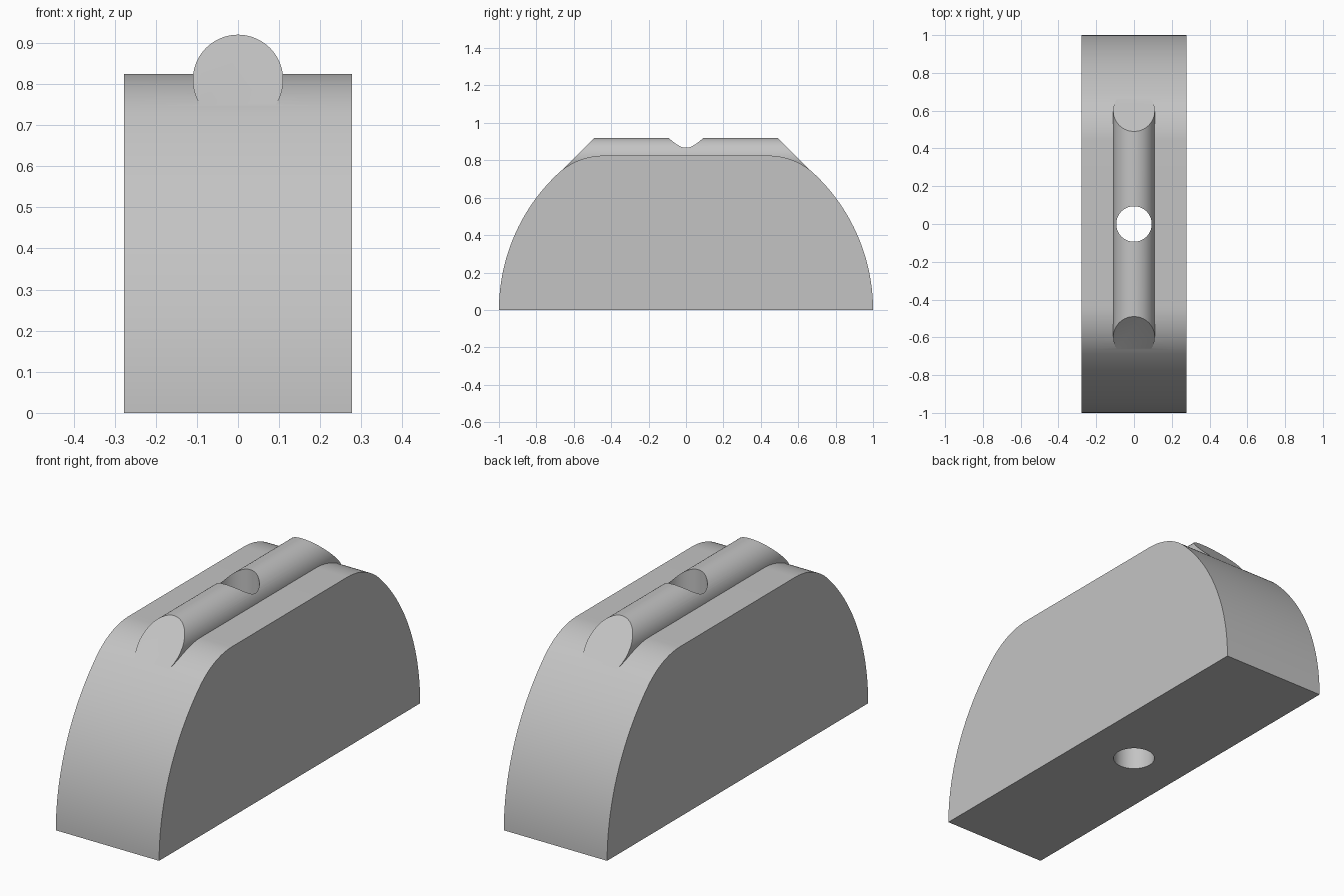
import bpy, bmesh, math
from mathutils import Vector

cube = bpy.data.objects.get("Cube")
if cube:
    bpy.data.objects.remove(cube, do_unlink=True)

HALF_WIDTH = 0.277
TOP = 0.825
FILLET = 0.36
RIDGE_R, RIDGE_Z = 0.11, 0.81
HOLE_R = 0.094
END_PLANE = 1.41      # ridge ends lie on |y| + z = END_PLANE

grey = bpy.data.materials.new("light grey")
grey.use_nodes = True
colour = (0.55, 0.55, 0.55, 1)
grey.diffuse_color = colour
grey.node_tree.nodes["Principled BSDF"].inputs["Base Color"].default_value = colour


def prism(name, start, end):
    """Solid between two matching outlines."""
    bm = bmesh.new()
    a = [bm.verts.new(p) for p in start]
    b = [bm.verts.new(p) for p in end]
    bm.faces.new(a)
    bm.faces.new(b[::-1])
    for i in range(len(a)):
        j = (i + 1) % len(a)
        bm.faces.new((a[i], b[i], b[j], a[j]))
    bmesh.ops.recalc_face_normals(bm, faces=bm.faces)
    mesh = bpy.data.meshes.new(name)
    bm.to_mesh(mesh)
    bm.free()
    mesh.materials.append(grey)
    obj = bpy.data.objects.new(name, mesh)
    bpy.context.collection.objects.link(obj)
    return obj


def arc(cy, cz, r, a0, a1, n):
    steps = [a0 + (a1 - a0) * i / n for i in range(n + 1)]
    return [(cy + r * math.cos(a), cz + r * math.sin(a)) for a in steps]


def combine(target, other, operation):
    mod = target.modifiers.new(operation.lower(), "BOOLEAN")
    mod.operation, mod.solver, mod.object = operation, "EXACT", other
    bpy.context.view_layer.objects.active = target
    bpy.ops.object.modifier_apply(modifier=mod.name)
    bpy.data.objects.remove(other, do_unlink=True)


# Body: unit arc blended into a flat top by a tangent fillet, mirrored in y
fz = TOP - FILLET
fy = math.sqrt((1 - FILLET) ** 2 - fz ** 2)
join = math.atan2(fz, fy)
half = arc(0, 0, 1, 0, join, 32) + arc(fy, fz, FILLET, join, math.pi / 2, 20)[1:]
outline = half + [(-y, z) for y, z in reversed(half)]
body = prism("rounded_block",
             [(-HALF_WIDTH, y, z) for y, z in outline],
             [(HALF_WIDTH, y, z) for y, z in outline])

# Ridge: round bar along the top with ends cut at 45 degrees
ring = arc(0, RIDGE_Z, RIDGE_R, 0, math.tau, 80)[:-1]
ridge = prism("ridge",
              [(x, z - END_PLANE, z) for x, z in ring],
              [(x, END_PLANE - z, z) for x, z in ring])
combine(body, ridge, "UNION")

# Vertical through hole
circle = arc(0, 0, HOLE_R, 0, math.tau, 64)[:-1]
hole = prism("hole_cutter",
             [(x, y, -0.1) for x, y in circle],
             [(x, y, 1.1) for x, y in circle])
hole.hide_render = True
combine(body, hole, "DIFFERENCE")

bpy.ops.object.select_all(action="DESELECT")
body.select_set(True)
bpy.context.view_layer.objects.active = body
bpy.ops.object.shade_smooth_by_angle(angle=math.radians(25))
